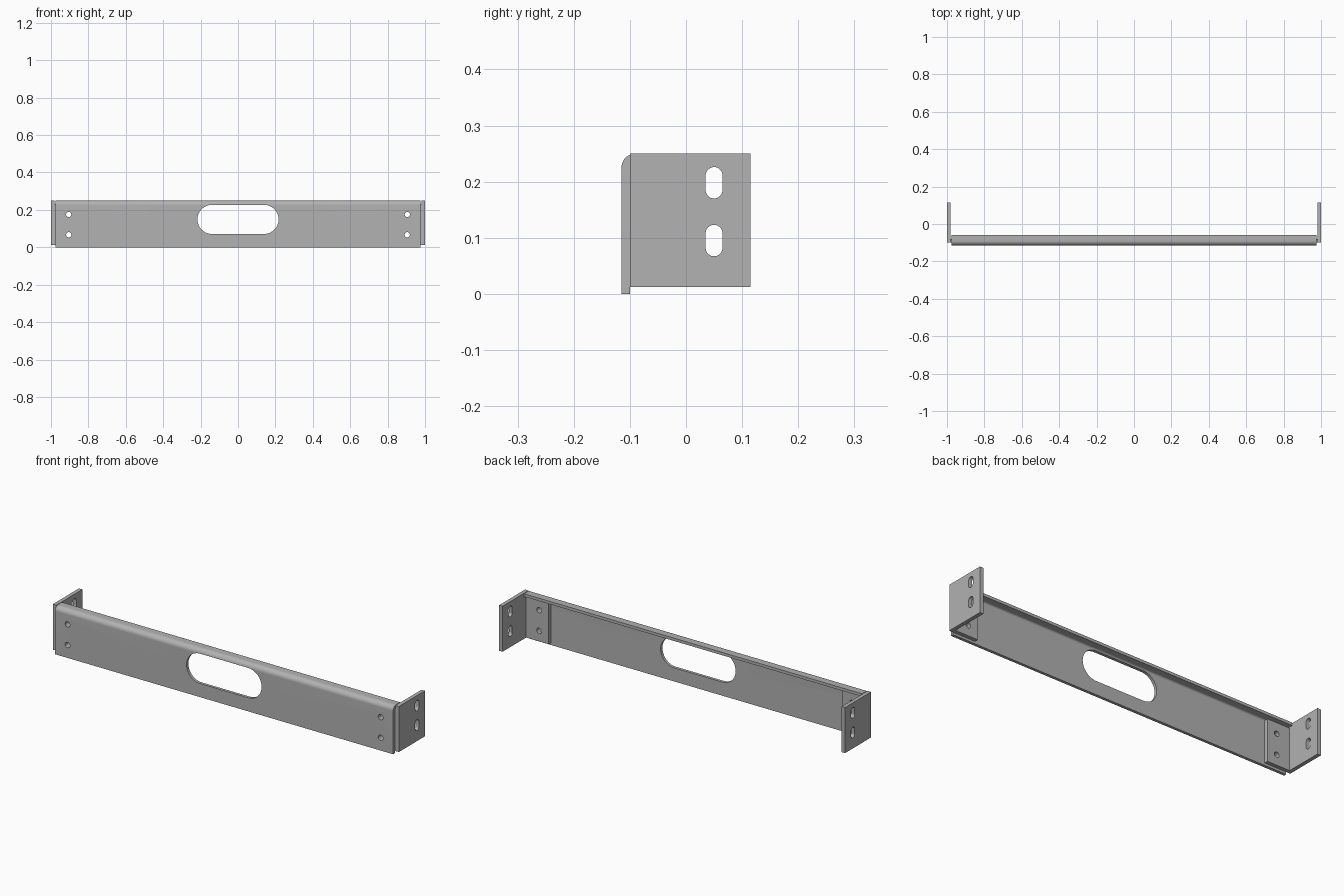
import bpy
import bmesh
from math import cos, sin, pi, radians
from mathutils import Vector

if "Cube" in bpy.data.objects:
    bpy.data.objects.remove(bpy.data.objects["Cube"])

grey = bpy.data.materials.new("sheet_steel_grey")
grey.use_nodes = True
grey.diffuse_color = (0.445, 0.445, 0.445, 1)
grey.node_tree.nodes["Principled BSDF"].inputs["Base Color"].default_value = grey.diffuse_color


def prism(name, outline, place, sweep):
    """Fill an outline (mapped to 3D by place) and extrude it along sweep."""
    bm = bmesh.new()
    face = bm.faces.new([bm.verts.new(place(a, b)) for a, b in outline])
    out = bmesh.ops.extrude_face_region(bm, geom=[face])
    moved = [v for v in out["geom"] if isinstance(v, bmesh.types.BMVert)]
    bmesh.ops.translate(bm, verts=moved, vec=Vector(sweep))
    bmesh.ops.recalc_face_normals(bm, faces=bm.faces)
    mesh = bpy.data.meshes.new(name)
    bm.to_mesh(mesh)
    bm.free()
    mesh.materials.append(grey)
    obj = bpy.data.objects.new(name, mesh)
    bpy.context.collection.objects.link(obj)
    return obj


def arc(a, b, radius, start, end, steps=10):
    angles = [radians(start + (end - start) * i / steps) for i in range(steps + 1)]
    return [(a + radius * cos(t), b + radius * sin(t)) for t in angles]


def slot(a, b, width, height):
    """Outline with fully rounded ends; a circle when width equals height."""
    r = min(width, height) / 2
    da, db = width / 2 - r, height / 2 - r
    pts = []
    for i, (sa, sb) in enumerate([(1, 1), (-1, 1), (-1, -1), (1, -1)]):
        for p in arc(a + sa * da, b + sb * db, r, 90 * i, 90 * i + 90):
            if not pts or min((Vector(p) - Vector(q)).length for q in pts) > 1e-5:
                pts.append(p)
    return pts


def cut(obj, cutters):
    bpy.context.view_layer.objects.active = obj
    for cutter in cutters:
        cutter.hide_render = True
        mod = obj.modifiers.new("hole", "BOOLEAN")
        mod.operation = "DIFFERENCE"
        mod.solver = "EXACT"
        mod.object = cutter
        bpy.ops.object.modifier_apply(modifier=mod.name)
        bpy.data.objects.remove(cutter)
    bpy.ops.object.select_all(action="DESELECT")
    obj.select_set(True)
    bpy.ops.object.shade_smooth_by_angle(angle=radians(30))


def front_hole(outline):
    return prism("front_cutter", outline, lambda x, z: (x, -0.2, z), (0, 0.19, 0))


def bolt_holes(side):
    return [front_hole(slot(side * 0.905, z, 0.028, 0.028)) for z in (0.067, 0.175)]


# Front panel with its top edge rolled back into a lip
T, TOP, FRONT, LIP = 0.015, 0.25, -0.115, -0.058
R = 0.025
profile = [(FRONT, 0)] + arc(FRONT + R, TOP - R, R, 180, 90)
profile += [(LIP, TOP), (LIP, TOP - T)]
profile += arc(FRONT + R, TOP - R, R - T, 90, 180) + [(FRONT + T, 0)]
panel = prism("front_panel", profile, lambda y, z: (-0.977, y, z), (1.954, 0, 0))
cut(panel, [front_hole(slot(0, 0.149, 0.434, 0.156))] + bolt_holes(1) + bolt_holes(-1))

# Angle brackets: slotted side plate and a mounting tab behind the panel
for side, label in ((1, "left"), (-1, "right")):
    plate = prism(label + "_bracket_side",
                  [(-0.1, 0.012), (0.115, 0.012), (0.115, TOP), (-0.1, TOP)],
                  lambda y, z: (side * 0.98, y, z), (side * 0.02, 0, 0))
    cut(plate, [prism("side_cutter", slot(0.05, z, 0.03, 0.056),
                      lambda y, z: (side * 0.9, y, z), (side * 0.2, 0, 0))
                for z in (0.095, 0.198)])
    tab = prism(label + "_bracket_tab",
                [(side * 0.85, 0.012), (side * 0.98, 0.012),
                 (side * 0.98, 0.232), (side * 0.85, 0.232)],
                lambda x, z: (x, -0.0995, z), (0, 0.0195, 0))
    cut(tab, bolt_holes(side))
